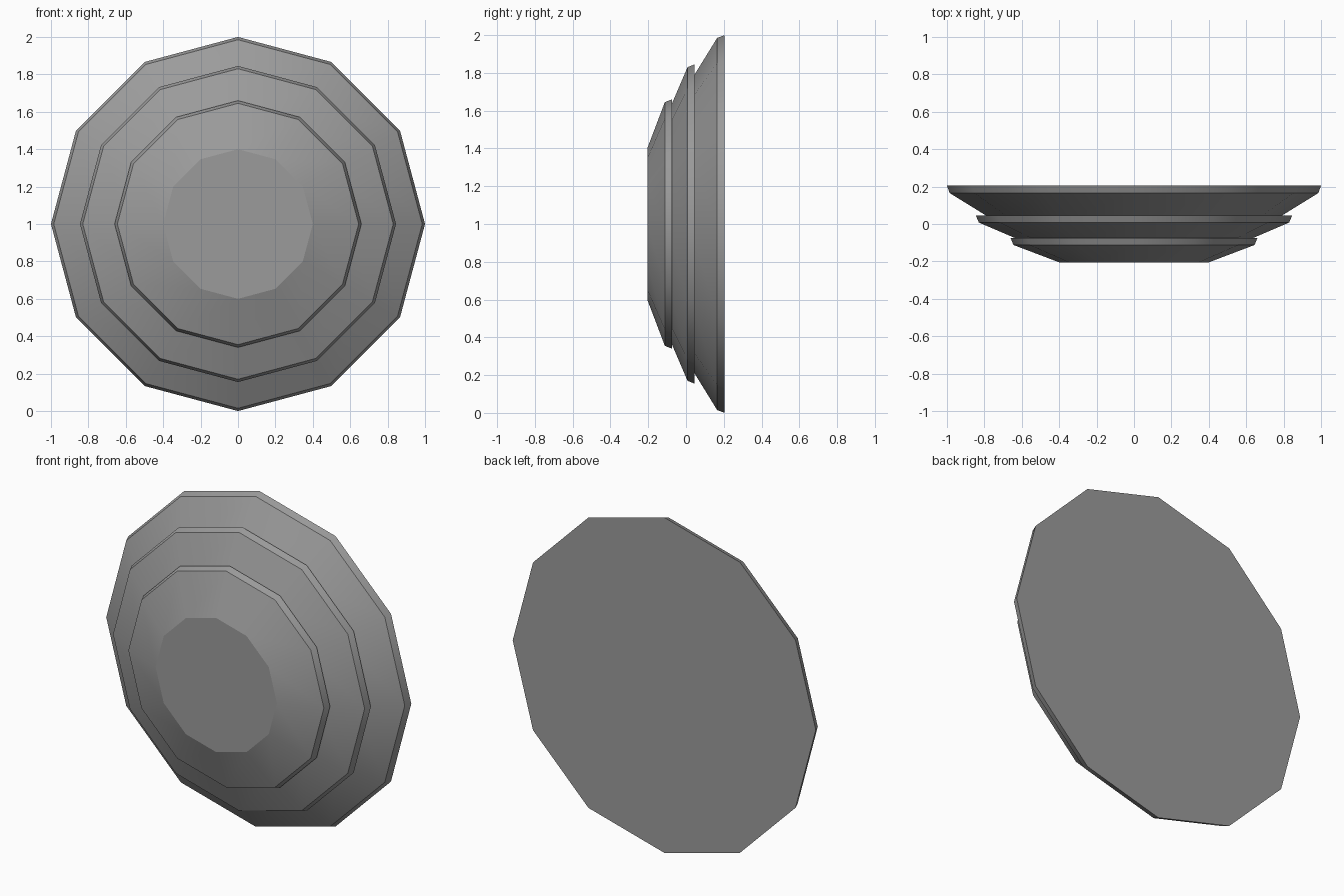
import bpy, bmesh
from math import sin, cos, tau

if "Cube" in bpy.data.objects:
    bpy.data.objects.remove(bpy.data.objects["Cube"])

SIDES = 12
CENTRE_Z = 1.0

dark_grey = bpy.data.materials.new("dark_grey")
dark_grey.diffuse_color = (0.33, 0.33, 0.33, 1)
dark_grey.use_nodes = True
dark_grey.node_tree.nodes["Principled BSDF"].inputs["Base Color"].default_value = dark_grey.diffuse_color


def disc_tier(name, profile):
    """Closed twelve-sided disc turned about the y axis; profile is (radius, y), front to back."""
    bm = bmesh.new()
    rings = [[bm.verts.new((r * sin(tau * i / SIDES), y, CENTRE_Z + r * cos(tau * i / SIDES)))
              for i in range(SIDES)] for r, y in profile]
    # side bands, smooth around the disc
    for a, b in zip(rings, rings[1:]):
        for i in range(SIDES):
            j = (i + 1) % SIDES
            bm.faces.new((a[i], a[j], b[j], b[i])).smooth = True
    # flat front and back caps
    bm.faces.new(rings[0])
    bm.faces.new(rings[-1])
    # crisp edges between bands
    for ring in rings:
        for i in range(SIDES):
            bm.edges.get((ring[i], ring[(i + 1) % SIDES])).smooth = False
    bmesh.ops.recalc_face_normals(bm, faces=bm.faces)
    mesh = bpy.data.meshes.new(name)
    bm.to_mesh(mesh)
    bm.free()
    mesh.materials.append(dark_grey)
    obj = bpy.data.objects.new(name, mesh)
    bpy.context.collection.objects.link(obj)
    return obj


# small front disc with flat face
disc_tier("front_disc", [(0.40, -0.205), (0.645, -0.112), (0.66, -0.075)])
# middle disc, its slope starting inside the front disc
disc_tier("middle_disc", [(0.59, -0.095), (0.83, 0.008), (0.845, 0.045)])
# large back disc with flat back
disc_tier("back_disc", [(0.75, 0.02), (0.985, 0.165), (1.00, 0.205)])
